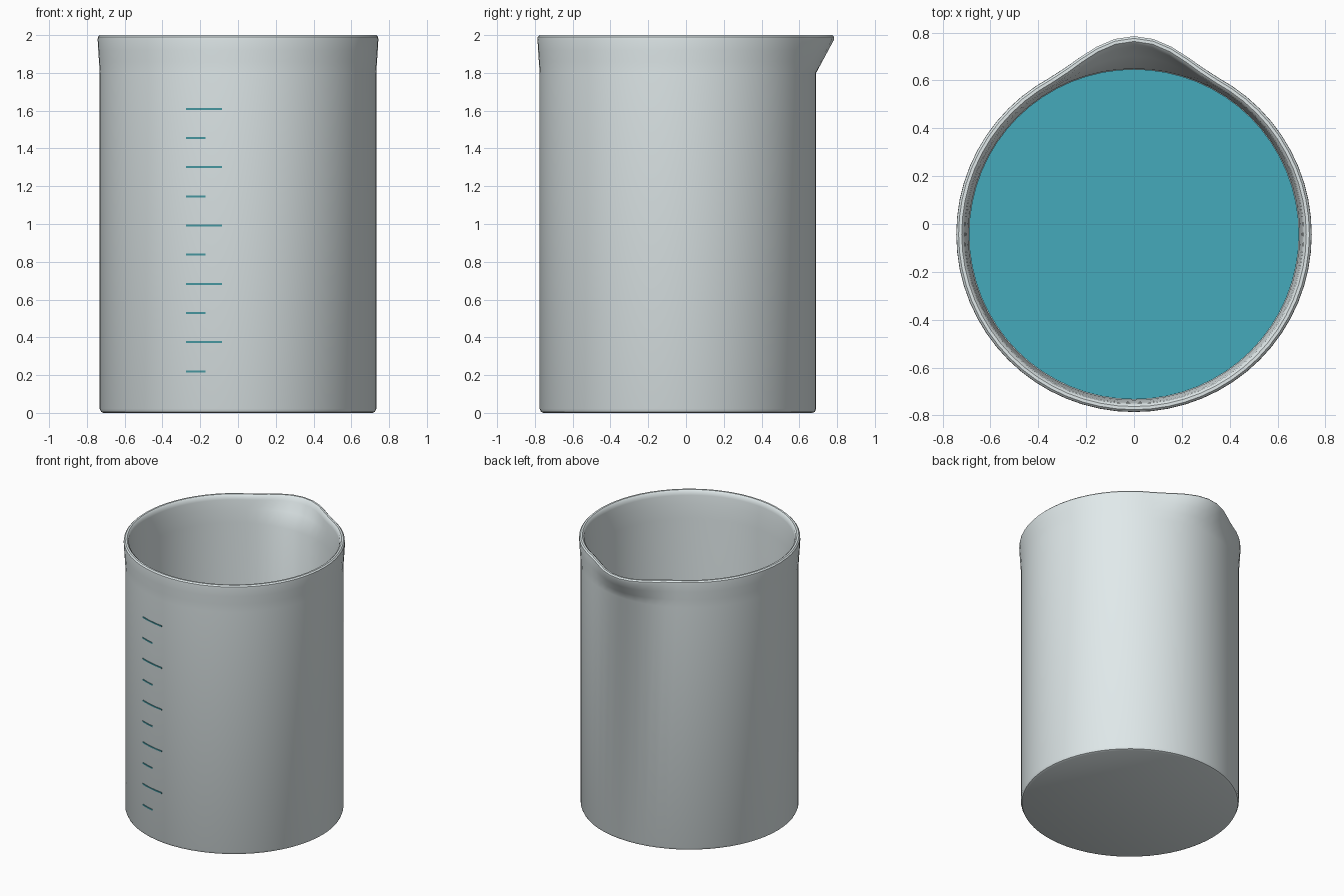
import bpy, bmesh, math

if "Cube" in bpy.data.objects:
    bpy.data.objects.remove(bpy.data.objects["Cube"])

SEG = 64
CY = -0.043          # body axis is shifted forward because of the spout


def finish(name, bm, color, smooth=True):
    bmesh.ops.recalc_face_normals(bm, faces=bm.faces)
    me = bpy.data.meshes.new(name)
    bm.to_mesh(me)
    bm.free()
    ob = bpy.data.objects.new(name, me)
    bpy.context.collection.objects.link(ob)
    mat = bpy.data.materials.new(name + "_material")
    mat.diffuse_color = color
    mat.use_nodes = True
    mat.node_tree.nodes["Principled BSDF"].inputs["Base Color"].default_value = mat.diffuse_color
    me.materials.append(mat)
    if smooth:
        bpy.ops.object.select_all(action='DESELECT')
        ob.select_set(True)
        bpy.context.view_layer.objects.active = ob
        bpy.ops.object.shade_smooth_by_angle(angle=math.radians(40))
    return ob


def spout(angle):
    """Extra rim radius around the pouring lip, which points to +y."""
    d = abs(angle - math.pi / 2) / math.radians(30)
    return 0.086 * math.cos(d * math.pi / 2) ** 2.2 if d < 1 else 0.0


def lathe(bm, profile):
    """Rings from (radius, z, spout weight), closed at both ends."""
    rings = []
    for r, z, w in profile:
        ring = []
        for i in range(SEG):
            a = 2 * math.pi * i / SEG
            q = r + w * spout(a)
            ring.append(bm.verts.new((q * math.cos(a), CY + q * math.sin(a), z)))
        rings.append(ring)
    for lo, hi in zip(rings, rings[1:]):
        for i in range(SEG):
            j = (i + 1) % SEG
            bm.faces.new((lo[i], lo[j], hi[j], hi[i]))
    bm.faces.new(rings[0])
    bm.faces.new(rings[-1])


# Glass wall, floor, flared rim and pouring lip
bm = bmesh.new()
lathe(bm, [(0.712, 0, 0), (0.725, 0.006, 0), (0.732, 0.022, 0), (0.732, 1.8, 0),
           (0.736, 1.86, 0.33), (0.740, 1.92, 0.66), (0.743, 1.975, 0.97),
           (0.742, 1.991, 1), (0.733, 2.0, 1), (0.720, 2.0, 1), (0.709, 1.99, 1),
           (0.705, 1.965, 0.93), (0.699, 1.90, 0.55), (0.692, 1.8, 0),
           (0.692, 0.06, 0), (0.67, 0.04, 0)])
finish("beaker_glass", bm, (0.75, 0.82, 0.83, 1))

# Liquid inside
bm = bmesh.new()
lathe(bm, [(0.66, 0.042, 0), (0.69, 0.065, 0), (0.69, 1.0, 0)])
finish("liquid", bm, (0.06, 0.40, 0.50, 1))

# Graduation ticks, curved to follow the wall: long and short alternate
bm = bmesh.new()
for k in range(10):
    z = 0.22 + k * 0.1544
    x0, x1 = -0.275, (-0.085 if k % 2 else -0.172)
    prev = None
    for s in range(7):
        a = math.asin((x0 + (x1 - x0) * s / 6) / 0.734)
        cur = [bm.verts.new((r * math.sin(a), CY - r * math.cos(a), z + dz))
               for r, dz in ((0.728, -0.005), (0.735, -0.005), (0.735, 0.005), (0.728, 0.005))]
        if prev:
            for i in range(4):
                j = (i + 1) % 4
                bm.faces.new((prev[i], prev[j], cur[j], cur[i]))
        else:
            bm.faces.new(cur)
        prev = cur
    bm.faces.new(prev)
finish("graduation_ticks", bm, (0.06, 0.30, 0.34, 1), smooth=False)
